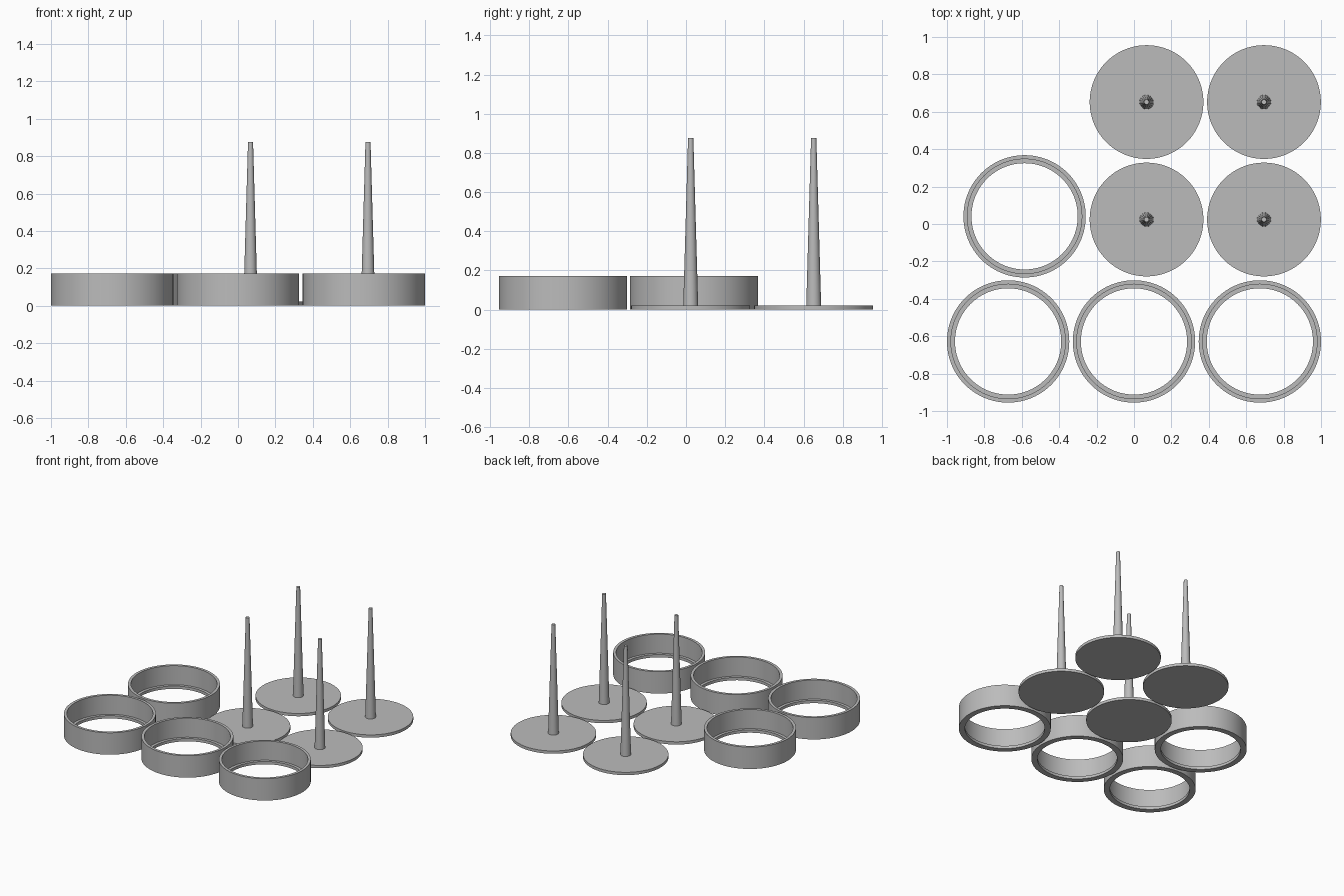
import bpy
import math

cube = bpy.data.objects.get("Cube")
if cube:
    bpy.data.objects.remove(cube, do_unlink=True)

grey = bpy.data.materials.new("plain_grey")
grey.use_nodes = True
colour = (0.5, 0.5, 0.5, 1)
grey.diffuse_color = colour
grey.node_tree.nodes["Principled BSDF"].inputs["Base Color"].default_value = colour


def lathe(name, profile, sides, place, closed=False):
    """Spin a (radius, height) profile around z; open profiles get flat caps."""
    verts, faces = [], []
    for r, z in profile:
        for i in range(sides):
            a = 2 * math.pi * i / sides
            verts.append((r * math.cos(a), r * math.sin(a), z))
    n = len(profile)
    for k in range(n if closed else n - 1):
        lower, upper = k * sides, (k + 1) % n * sides
        for i in range(sides):
            j = (i + 1) % sides
            faces.append((lower + i, lower + j, upper + j, upper + i))
    if not closed:
        faces.append(tuple(reversed(range(sides))))
        faces.append(tuple(range((n - 1) * sides, n * sides)))
    mesh = bpy.data.meshes.new(name)
    mesh.from_pydata(verts, [], faces)
    mesh.materials.append(grey)
    obj = bpy.data.objects.new(name, mesh)
    obj.location = (place[0], place[1], 0)
    bpy.context.collection.objects.link(obj)
    bpy.ops.object.select_all(action="DESELECT")
    obj.select_set(True)
    bpy.context.view_layer.objects.active = obj
    bpy.ops.object.shade_smooth_by_angle(angle=math.radians(20))
    return obj


# Open rings with a narrow inner lip at the bottom
outer, inner, lip = 0.327, 0.306, 0.284
ring_height, lip_height = 0.172, 0.022
ring_profile = [(lip, 0), (outer, 0), (outer, ring_height),
                (inner, ring_height), (inner, lip_height), (lip, lip_height)]
ring_places = [(-0.673, -0.628), (0, -0.628), (0.673, -0.628), (-0.585, 0.041)]
for number, place in enumerate(ring_places, 1):
    lathe(f"ring_{number}", ring_profile, 96, place, closed=True)

# Round bases, each carrying a tapered spindle
disc_radius, disc_height = 0.304, 0.022
number = 0
for x in (0.067, 0.695):
    for y in (0.024, 0.652):
        number += 1
        lathe(f"base_disc_{number}",
              [(disc_radius, 0), (disc_radius, disc_height)], 96, (x, y))
        lathe(f"spindle_{number}",
              [(0.038, disc_height), (0.0135, 0.876)], 20, (x, y))
